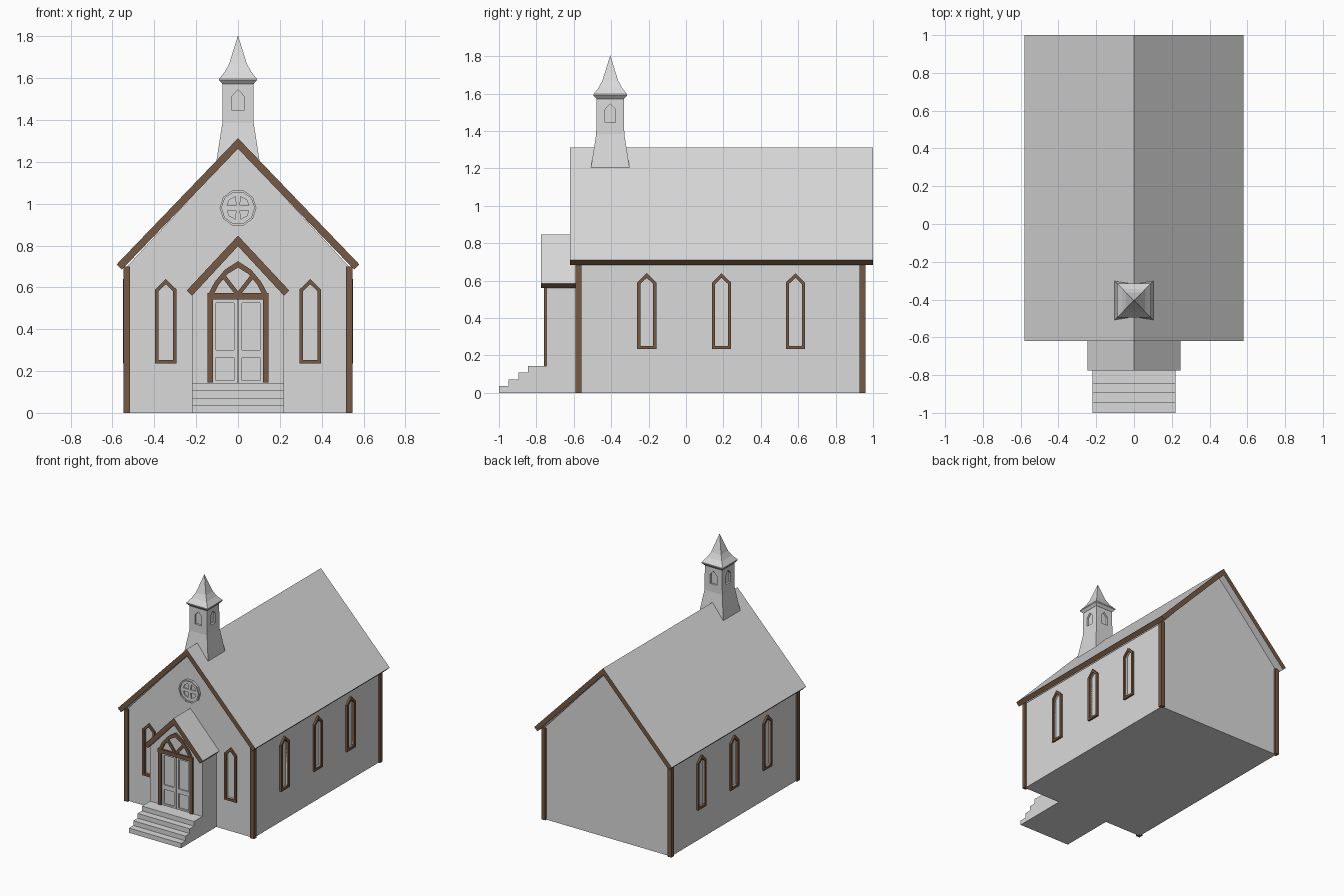
import bpy, bmesh
from math import radians, sin, cos, pi
from mathutils import Matrix, Vector

if "Cube" in bpy.data.objects:
    bpy.data.objects.remove(bpy.data.objects["Cube"])


def material(name, rgb):
    m = bpy.data.materials.new(name)
    m.use_nodes = True
    m.diffuse_color = (*rgb, 1)
    m.node_tree.nodes["Principled BSDF"].inputs["Base Color"].default_value = (*rgb, 1)
    return m


GREY = material("pale_grey", (0.7, 0.7, 0.7))
BROWN = material("timber_brown", (0.18, 0.1, 0.058))


def facing(degrees, x=0, y=0):
    """Local (u, -depth, z) turned about z: 0 faces front, 90 faces +x."""
    return Matrix.Translation((x, y, 0)) @ Matrix.Rotation(radians(degrees), 4, "Z")


FRONT, LEFT = facing(0), facing(90)


def add_prism(bm, outline, d0, d1, place=FRONT, hole=None):
    def ring(pts, d):
        return [bm.verts.new(place @ Vector((u, -d, v))) for u, v in pts]

    def bridge(a, b):
        n = len(a)
        for i in range(n):
            bm.faces.new((a[i], a[(i + 1) % n], b[(i + 1) % n], b[i]))

    a, b = ring(outline, d0), ring(outline, d1)
    bridge(a, b)
    if hole:
        c, d = ring(hole, d0), ring(hole, d1)
        bridge(c, d)
        bridge(a, c)
        bridge(b, d)
    else:
        bm.faces.new(a)
        bm.faces.new(b)


def finish(name, bm, *mats):
    bmesh.ops.recalc_face_normals(bm, faces=bm.faces)
    mesh = bpy.data.meshes.new(name)
    bm.to_mesh(mesh)
    bm.free()
    for m in mats:
        mesh.materials.append(m)
    ob = bpy.data.objects.new(name, mesh)
    bpy.context.collection.objects.link(ob)
    return ob


def prism(name, mat, outline, d0, d1, place=FRONT, hole=None):
    bm = bmesh.new()
    add_prism(bm, outline, d0, d1, place, hole)
    return finish(name, bm, mat)


def cut(ob, pieces):
    """Carve recesses; pieces are (outline, d0, d1, place)."""
    bm = bmesh.new()
    for piece in pieces:
        add_prism(bm, *piece)
    cutter = finish("cutter", bm, GREY)
    cutter.hide_render = True
    mod = ob.modifiers.new("recess", "BOOLEAN")
    mod.operation, mod.solver, mod.object = "DIFFERENCE", "EXACT", cutter
    bpy.context.view_layer.objects.active = ob
    bpy.ops.object.modifier_apply(modifier=mod.name)
    bpy.data.objects.remove(cutter)


def rect(u0, u1, v0, v1):
    return [(u0, v0), (u1, v0), (u1, v1), (u0, v1)]


def lancet(w, z0, spring, apex, u=0):
    return [(u - w, z0), (u + w, z0), (u + w, spring), (u, apex), (u - w, spring)]


def bar(name, p, q, w, d0, d1):
    p, q = Vector(p), Vector(q)
    s = (q - p).normalized().orthogonal() * w / 2
    return prism(name, BROWN, [p - s, q - s, q + s, p + s], d0, d1)


def gable_roof(name, ridge, eave_x, eave_z, d0, d1):
    """Chevron slab: grey slopes and soffit, brown gable ends and eave ends."""
    t = 0.025
    bm = bmesh.new()
    add_prism(bm, [(0, ridge), (eave_x, eave_z), (eave_x - t, eave_z - t), (0, ridge - 2 * t),
                   (t - eave_x, eave_z - t), (-eave_x, eave_z)], d0, d1)
    bmesh.ops.recalc_face_normals(bm, faces=bm.faces)
    for f in bm.faces:
        n, c = f.normal, f.calc_center_median()
        f.material_index = int(abs(n.y) > 0.9 or (n.z < 0 and n.x * c.x > 0))
    return finish(name, bm, GREY, BROWN)


# Nave walls, roof and corner posts
WALL, FACE = 0.535, 0.575
nave = prism("nave_walls", GREY, lancet(WALL, 0, 0.695, 1.27), -0.945, FACE)
gable_roof("nave_roof", 1.313, 0.58, 0.71, -1.0, 0.62)
for side, x in (("left", WALL - 0.003), ("right", 0.003 - WALL)):
    for end, y in (("front", -FACE), ("back", 0.944)):
        prism(f"{end}_{side}_post", BROWN, rect(x - 0.016, x + 0.016, 0, 0.7),
              -y - 0.016, -y + 0.016)

# Lancet windows: timber frames around shallow recesses
places = [("front", facing(0, x), FACE) for x in (-0.345, 0.345)]
for y in (-0.21, 0.19, 0.585):
    places += [("left", facing(90, 0, y), WALL), ("right", facing(-90, 0, y), WALL)]
opening = lancet(0.034, 0.252, 0.583, 0.615)
for i, (side, place, wall) in enumerate(places):
    prism(f"{side}_window_frame_{i + 1}", BROWN, lancet(0.051, 0.235, 0.59, 0.64),
          wall - 0.005, wall + 0.014, place, opening)
cut(nave, [(opening, wall - 0.01, wall + 0.05, place) for _, place, wall in places])

# Round window in the gable
ROSE_Z = 0.98


def polygon(r, n=10):
    return [(r * cos(2 * pi * i / n), ROSE_Z + r * sin(2 * pi * i / n)) for i in range(n)]


prism("round_window_rim", GREY, polygon(0.088), FACE - 0.01, FACE + 0.018, FRONT, polygon(0.078))
disc = prism("round_window_tracery", GREY, polygon(0.08), FACE - 0.01, FACE + 0.01)
pane = [(0.01, 0.012), (0.052, 0.012), (0.042, 0.038), (0.012, 0.054)]
cut(disc, [([(sx * u, ROSE_Z + sz * v) for u, v in pane], FACE + 0.002, FACE + 0.05, FRONT)
           for sx in (-1, 1) for sz in (-1, 1)])

# Porch with its roof
PORCH = 0.745
porch = prism("porch_walls", GREY, lancet(0.22, 0, 0.56, 0.8), FACE - 0.01, PORCH)
gable_roof("porch_roof", 0.847, 0.245, 0.585, FACE - 0.01, 0.775)

# Double door: recessed panels and a centre groove
panels = [rect(-0.002, 0.002, 0.145, 0.545)]
for s in (-1, 1):
    panels += [rect(s * 0.02, s * 0.105, 0.155, 0.265), rect(s * 0.02, s * 0.105, 0.3, 0.525)]
cut(porch, [(p, PORCH - 0.01, PORCH + 0.05, FRONT) for p in panels])

# Door frame with the fan light above it
d0, d1 = PORCH - 0.005, PORCH + 0.013
for side, s in (("left", 1), ("right", -1)):
    bar(f"door_{side}_jamb", (s * 0.133, 0.145), (s * 0.133, 0.56), 0.025, d0, d1)
    bar(f"fan_light_{side}_bar", (0, 0.565), (s * 0.07, 0.655), 0.02, d0, d1 - 0.002)
bar("door_lintel", (-0.146, 0.557), (0.146, 0.557), 0.03, d0, d1 + 0.001)
outer = [(0.145, 0.56), (0.112, 0.625), (0.062, 0.685), (0, 0.725)]
inner = [(0.12, 0.56), (0.092, 0.613), (0.05, 0.664), (0, 0.695)]
arch = (outer + [(-u, v) for u, v in outer[-2::-1]]
        + [(-u, v) for u, v in inner] + inner[-2::-1])
prism("fan_light_arch", BROWN, arch, d0, d1)

# Front steps
profile = [(-0.74, 0), (-1.0, 0)]
for i in range(4):
    z = 0.036 * (i + 1)
    profile += [(-1.0 + 0.052 * i, z), (-1.0 + 0.052 * (i + 1), z)]
profile[-1] = (-0.74, profile[-1][1])
prism("front_steps", GREY, profile, -0.22, 0.22, LEFT)

# Steeple: square sections stacked along a flared profile
STEEPLE_Y = -0.405


def square_loft(name, sections, mat):
    bm = bmesh.new()
    rings = [[bm.verts.new((sx * h, STEEPLE_Y + sy * h, z))
              for sx, sy in ((-1, -1), (1, -1), (1, 1), (-1, 1))] for h, z in sections]
    for a, b in zip(rings, rings[1:]):
        for i in range(4):
            bm.faces.new((a[i], a[(i + 1) % 4], b[(i + 1) % 4], b[i]))
    bm.faces.new(rings[0])
    bm.faces.new(rings[-1])
    bmesh.ops.remove_doubles(bm, verts=bm.verts, dist=0.0005)
    return finish(name, bm, mat)


tower = square_loft("steeple_tower", [(0.103, 1.205), (0.075, 1.385), (0.073, 1.58)], GREY)
square_loft("steeple_spire", [(0.074, 1.572), (0.09, 1.59), (0.09, 1.597),
                              (0.062, 1.632), (0.042, 1.67), (0.0, 1.805)], GREY)
belfry = lancet(0.028, 1.445, 1.515, 1.545)
cut(tower, [(belfry, 0.06, 0.12, facing(a, 0, STEEPLE_Y)) for a in (0, 90, 180, 270)])
